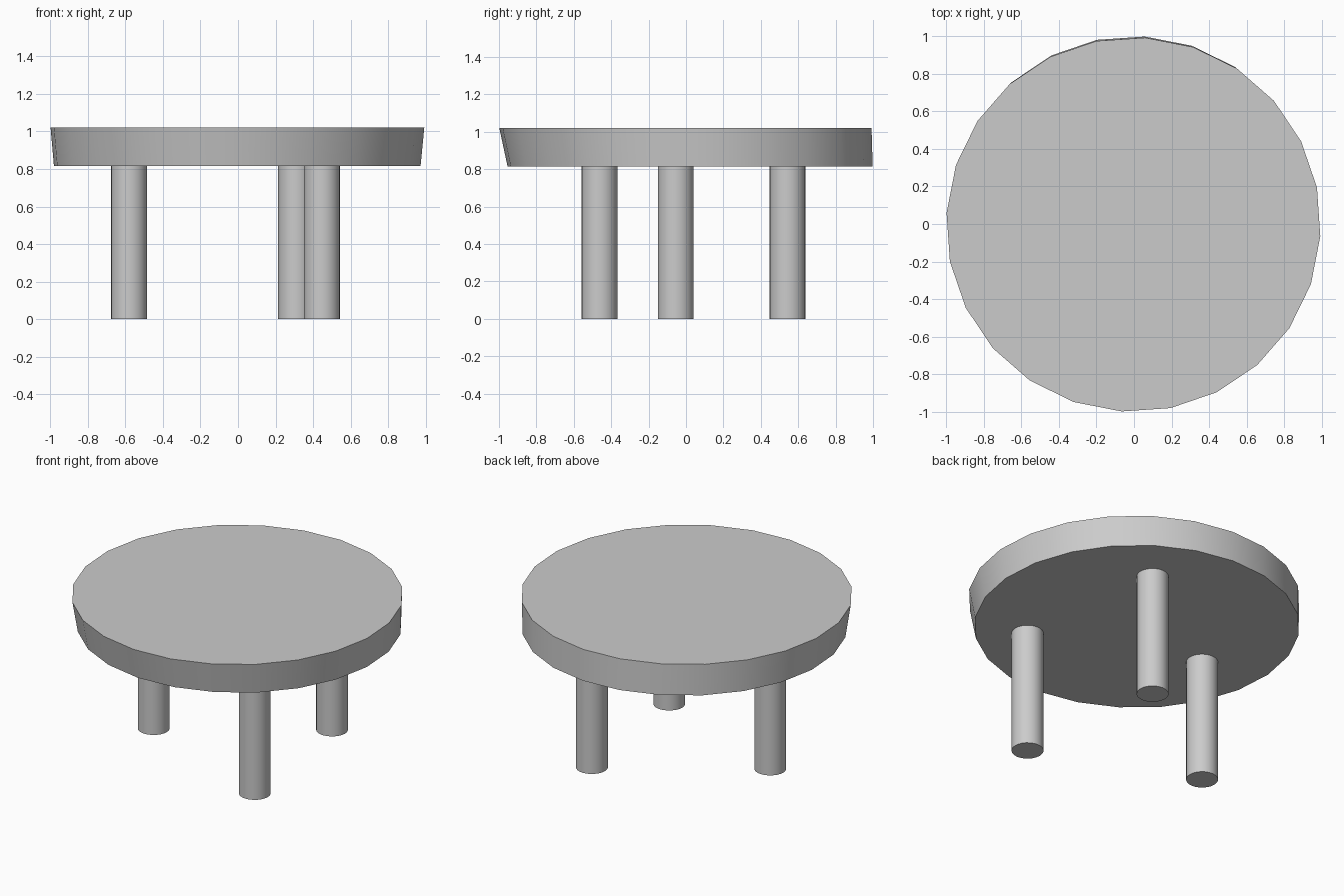
import bpy
import bmesh
import math
from mathutils import Matrix, Vector

cube = bpy.data.objects.get("Cube")
if cube:
    bpy.data.objects.remove(cube, do_unlink=True)

# Single plain material
grey = bpy.data.materials.new("light_grey")
grey.use_nodes = True
COLOUR = (0.6, 0.6, 0.6, 1.0)
grey.diffuse_color = COLOUR
grey.node_tree.nodes["Principled BSDF"].inputs["Base Color"].default_value = COLOUR


def round_part(name, sides, base, top, base_radius, top_radius, turn=0.0):
    """Capped cylinder or taper whose two end circles may be offset sideways."""
    base, top = Vector(base), Vector(top)
    bm = bmesh.new()
    bmesh.ops.create_cone(bm, cap_ends=True, segments=sides, radius1=base_radius,
                          radius2=top_radius, depth=1.0,
                          matrix=Matrix.Rotation(math.radians(turn), 4, "Z"))
    for v in bm.verts:
        centre = top if v.co.z > 0 else base
        v.co = Vector((v.co.x, v.co.y, 0)) + centre
    mesh = bpy.data.meshes.new(name)
    bm.to_mesh(mesh)
    bm.free()
    mesh.materials.append(grey)
    obj = bpy.data.objects.new(name, mesh)
    bpy.context.collection.objects.link(obj)
    bpy.ops.object.select_all(action="DESELECT")
    obj.select_set(True)
    bpy.context.view_layer.objects.active = obj
    bpy.ops.object.shade_smooth_by_angle(angle=math.radians(30))
    return obj


UNDERSIDE = 0.815

# Table top: faceted disc, leaning out towards the front
round_part("table_top", 24, (-0.004, 0.022, UNDERSIDE), (-0.003, -0.003, 1.02),
           0.978, 0.997, turn=11.4)

# Three straight round legs
LEGS = {
    "right_leg": (-0.58, -0.055),
    "front_left_leg": (0.447, -0.463),
    "back_left_leg": (0.31, 0.543),
}
for name, (x, y) in LEGS.items():
    round_part(name, 24, (x, y, 0), (x, y, UNDERSIDE), 0.096, 0.096)
